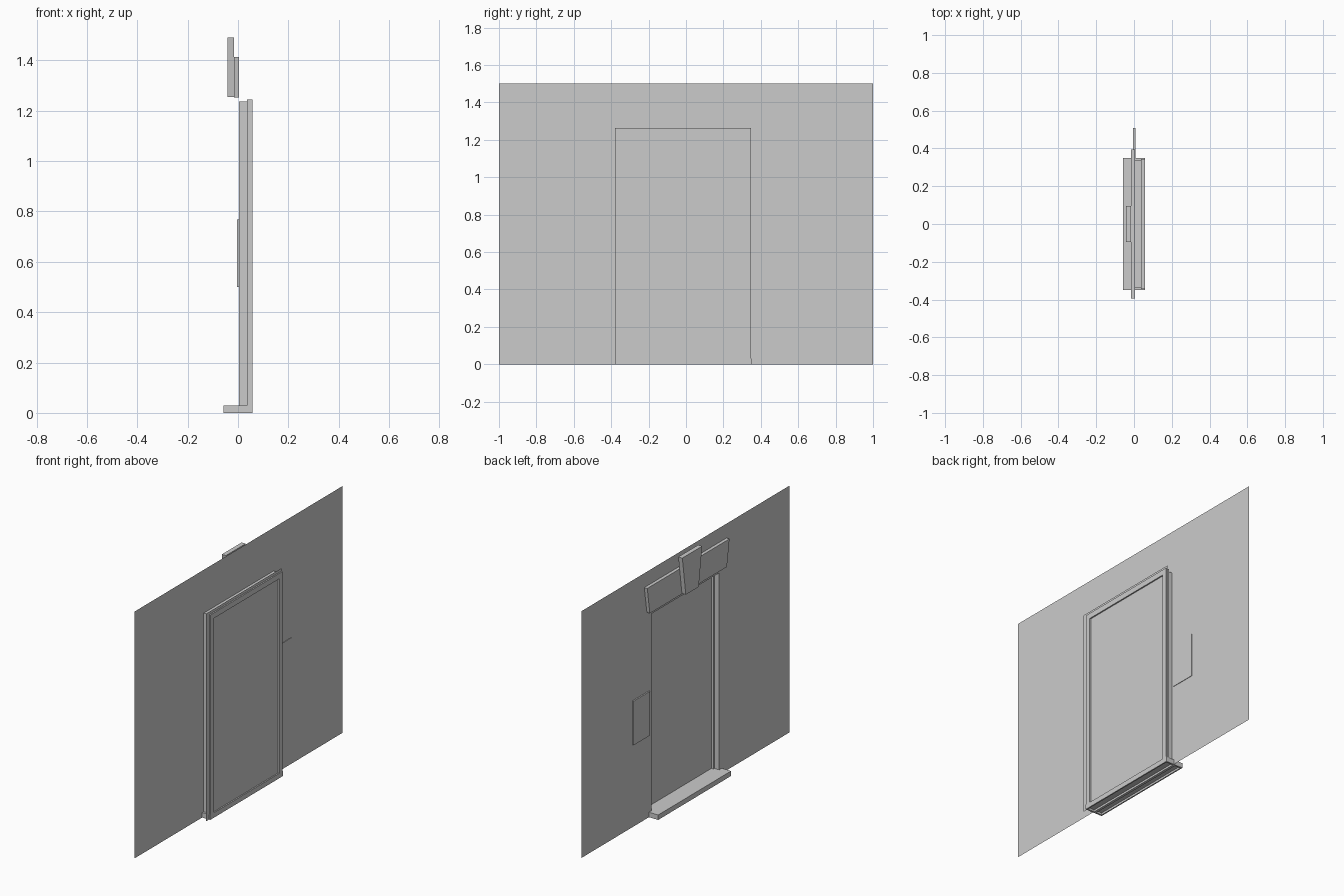
import bpy, bmesh

cube = bpy.data.objects.get("Cube")
if cube:
    bpy.data.objects.remove(cube, do_unlink=True)

mat = bpy.data.materials.new("plain_grey")
mat.use_nodes = True
GREY = (0.6, 0.6, 0.6, 1)
mat.diffuse_color = GREY
mat.node_tree.nodes["Principled BSDF"].inputs["Base Color"].default_value = GREY

WALL_X = 0.004      # plane of the wall
FRONT_X = 0.058     # outermost face of the frame
HALF = 0.335        # half width of the doorway
HEAD = 1.237        # top of the doorway
SILL = 0.03


def slab(name, profile, x0, x1=None):
    """Extrude a (y, z) profile from x0 to x1; a bare sheet if x1 is omitted."""
    bm = bmesh.new()
    face = bm.faces.new([bm.verts.new((x0, y, z)) for y, z in profile])
    if x1 is not None:
        out = bmesh.ops.extrude_face_region(bm, geom=[face])["geom"]
        verts = [v for v in out if isinstance(v, bmesh.types.BMVert)]
        bmesh.ops.translate(bm, verts=verts, vec=(x1 - x0, 0, 0))
        bmesh.ops.recalc_face_normals(bm, faces=bm.faces)
    mesh = bpy.data.meshes.new(name)
    bm.to_mesh(mesh)
    bm.free()
    mesh.materials.append(mat)
    obj = bpy.data.objects.new(name, mesh)
    bpy.context.collection.objects.link(obj)
    return obj


def rect(y0, y1, z0, z1):
    return [(y0, z0), (y1, z0), (y1, z1), (y0, z1)]


def taper(bottom, top, z0, z1):
    return [(-bottom, z0), (bottom, z0), (top, z1), (-top, z1)]


def arch(outer, inner, z0, z_in, z_out):
    """Upside-down U, open at the bottom."""
    return [(-outer, z0), (-inner, z0), (-inner, z_in), (inner, z_in),
            (inner, z0), (outer, z0), (outer, z_out), (-outer, z_out)]


# Wall sheet with the doorway left open, and the door sheet set off from it
slab("wall", arch(1, HALF, 0, HEAD, 1.5), WALL_X)
slab("door_panel", rect(-0.38, 0.348, 0, 1.262), 0.05)

# Jamb lining and the wider stop around its outer edge
slab("door_jamb", arch(HALF, HALF - 0.01, SILL, HEAD - 0.01, HEAD), WALL_X, FRONT_X)
slab("door_stop", arch(0.345, 0.315, SILL, 1.212, 1.245), 0.036, FRONT_X)

# Sill: top board with lips around a hollow underside
slab("sill_board", rect(-0.35, 0.35, 0.012, SILL), -0.058, FRONT_X)
for name, x0, x1 in (("back", -0.058, -0.05), ("middle", -0.012, 0.004),
                     ("front", 0.05, FRONT_X)):
    slab("sill_lip_" + name, rect(-0.35, 0.35, 0, 0.012), x0, x1)
for name, s in (("left", 1), ("right", -1)):
    slab("sill_end_" + name, rect(s * 0.34, s * 0.35, 0, 0.012), -0.058, FRONT_X)

# Lintel, keystone and the plate beside the door
slab("lintel", taper(0.37, 0.395, 1.252, 1.413), -0.016, WALL_X)
slab("keystone", taper(0.062, 0.095, 1.255, 1.49), -0.042, -0.015)
slab("side_plate", rect(0.35, 0.508, 0.5, 0.768), -0.004, 0.007)
